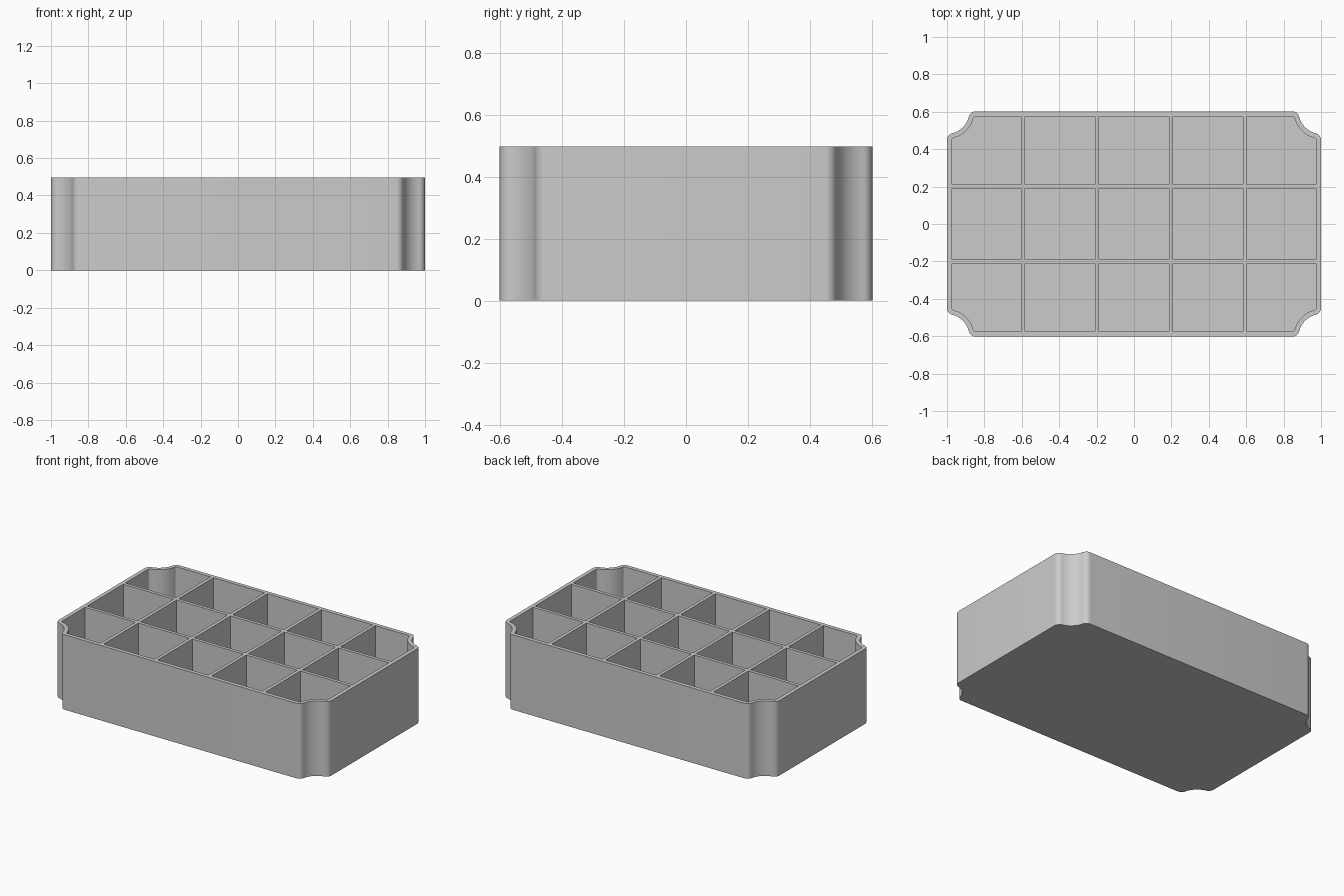
import bpy
import bmesh
from math import sqrt, cos, sin, atan2, pi, radians

if "Cube" in bpy.data.objects:
    bpy.data.objects.remove(bpy.data.objects["Cube"])

HALF_X, HALF_Y, HEIGHT = 1.0, 0.602, 0.497
WALL, FLOOR, DIVIDER = 0.026, 0.026, 0.022
SCOOP, ROUND = 0.12, 0.038      # concave corner radius and its rounded lips
PITCH_X, PITCH_Y = 0.396, 0.2

grey = bpy.data.materials.new("plain grey")
grey.use_nodes = True
grey.diffuse_color = (0.6, 0.6, 0.6, 1)
grey.node_tree.nodes["Principled BSDF"].inputs["Base Color"].default_value = (0.6, 0.6, 0.6, 1)


def arc(cx, cy, r, a0, a1, n):
    return [(cx + r * cos(a0 + (a1 - a0) * i / n),
             cy + r * sin(a0 + (a1 - a0) * i / n)) for i in range(n + 1)]


def outline(inset):
    """Rectangle with scooped corners, moved inward by inset."""
    reach = sqrt((SCOOP + ROUND) ** 2 - ROUND ** 2)
    tilt = atan2(ROUND, reach)
    lip = ROUND - inset
    # Right lip, scoop and back lip of the +x +y corner
    corner = arc(HALF_X - ROUND, HALF_Y - reach, lip, 0, pi / 2 - tilt, 8)
    corner += arc(HALF_X, HALF_Y, SCOOP + inset, 1.5 * pi - tilt, pi + tilt, 16)[1:-1]
    corner += arc(HALF_X - reach, HALF_Y - ROUND, lip, tilt, pi / 2, 8)
    points = []
    for sx, sy in ((1, 1), (-1, 1), (-1, -1), (1, -1)):
        part = corner if sx * sy > 0 else corner[::-1]
        points += [(sx * x, sy * y) for x, y in part]
    return points


def prism(name, points, z0, z1):
    bm = bmesh.new()
    face = bm.faces.new([bm.verts.new((x, y, z0)) for x, y in points])
    top = bmesh.ops.extrude_face_region(bm, geom=[face])["geom"]
    bmesh.ops.translate(bm, vec=(0, 0, z1 - z0),
                        verts=[v for v in top if isinstance(v, bmesh.types.BMVert)])
    bmesh.ops.recalc_face_normals(bm, faces=bm.faces)
    mesh = bpy.data.meshes.new(name)
    bm.to_mesh(mesh)
    bm.free()
    mesh.materials.append(grey)
    obj = bpy.data.objects.new(name, mesh)
    bpy.context.collection.objects.link(obj)
    return obj


def cut(target, cutter):
    mod = target.modifiers.new("cut", "BOOLEAN")
    mod.operation, mod.solver, mod.object = "DIFFERENCE", "EXACT", cutter
    bpy.context.view_layer.objects.active = target
    bpy.ops.object.modifier_apply(modifier=mod.name)
    bpy.data.objects.remove(cutter)


def slab(name, x, y, hx, hy):
    return prism(name, [(x - hx, y - hy), (x + hx, y - hy), (x + hx, y + hy), (x - hx, y + hy)],
                 0, HEIGHT + 0.2)


# Hollow space, sliced by the dividers into three rows of five compartments
compartments = prism("compartments", outline(WALL), FLOOR, HEIGHT + 0.1)
for i in (-1.5, -0.5, 0.5, 1.5):
    cut(compartments, slab("cross_divider", i * PITCH_X, 0, DIVIDER / 2, 1))
for side in (-1, 1):
    cut(compartments, slab("long_divider", 0, side * PITCH_Y, 2, DIVIDER / 2))

# Tray body with the compartments cut out of it
tray = prism("compartment_tray", outline(0), 0, HEIGHT)
cut(tray, compartments)

bpy.ops.object.select_all(action="DESELECT")
tray.select_set(True)
bpy.context.view_layer.objects.active = tray
bpy.ops.object.shade_smooth_by_angle(angle=radians(30))
